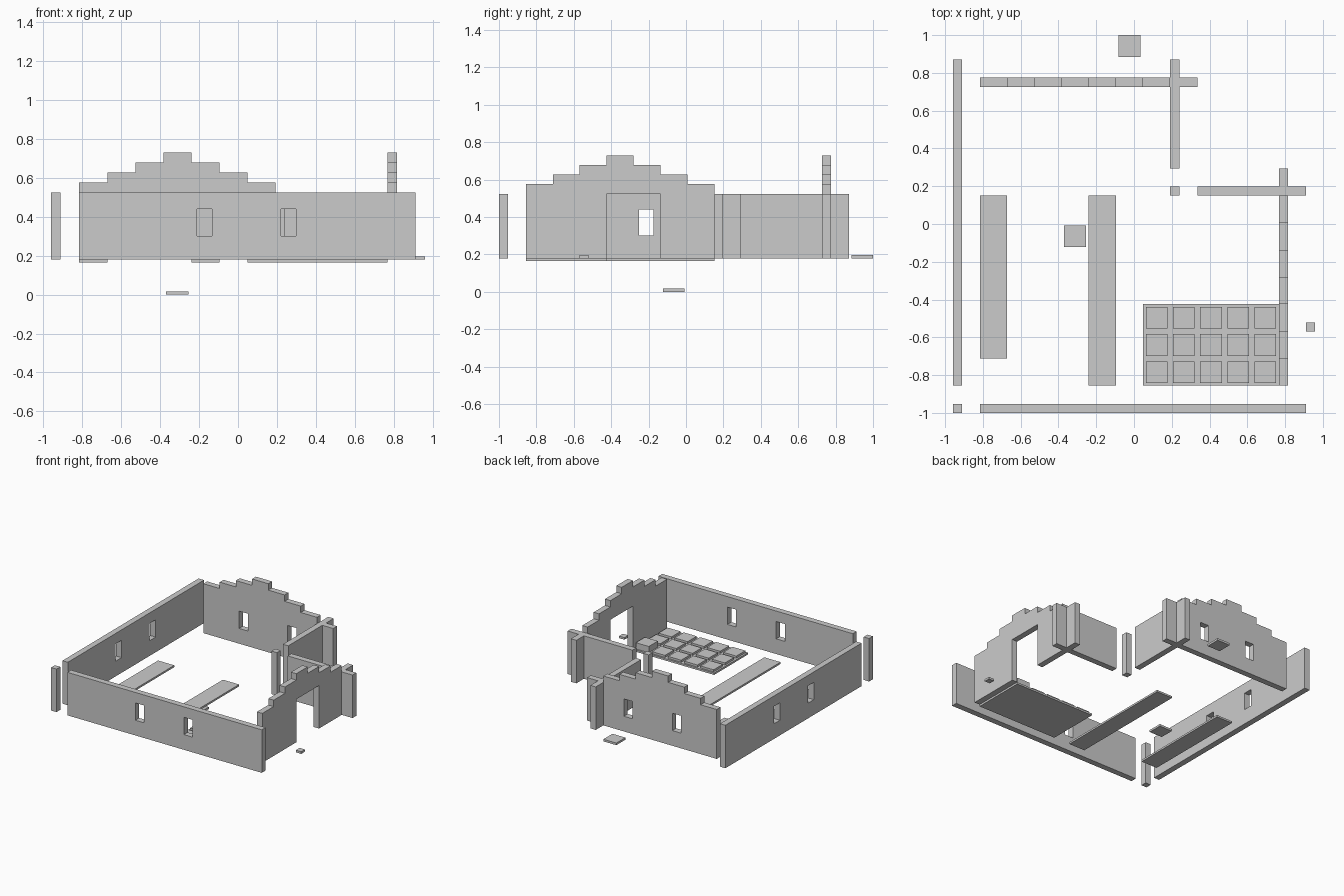
import bpy, bmesh
from mathutils import Vector

if "Cube" in bpy.data.objects:
    bpy.data.objects.remove(bpy.data.objects["Cube"])

U = 0.04796                  # one grid module
FLOOR, TOP = 0.179, 0.524    # wall base and wall head
STEP = 0.0513                # gable step height
TILE = 0.017                 # tile thickness
SLAB = 0.164                 # underside of floor slabs
SILL, HEAD = 0.301, 0.44     # window bottom and top


def gx(i):
    return (i - 20) * U


def gy(j):
    return -1 + j * U


def finish(bm, name):
    bmesh.ops.recalc_face_normals(bm, faces=bm.faces)
    me = bpy.data.meshes.new(name)
    bm.to_mesh(me)
    bm.free()
    ob = bpy.data.objects.new(name, me)
    bpy.context.collection.objects.link(ob)
    return ob


def wall(name, axis, start, end, across, solids=(), holes=()):
    """Wall running along grid axis; solids and holes are (a0, a1, z0, z1)."""
    solids = [(start, end, FLOOR, TOP), *solids]
    rects = [*solids, *holes]
    aa = sorted({v for r in rects for v in r[:2]})
    zz = sorted({v for r in rects for v in r[2:]})

    def inside(a, z, group):
        return any(r[0] < a < r[1] and r[2] < z < r[3] for r in group)

    def point(a, z):
        return (gx(a), gy(across), z) if axis == 'x' else (gx(across), gy(a), z)

    bm = bmesh.new()
    for a0, a1 in zip(aa, aa[1:]):
        for z0, z1 in zip(zz, zz[1:]):
            a, z = (a0 + a1) / 2, (z0 + z1) / 2
            if inside(a, z, solids) and not inside(a, z, holes):
                bm.faces.new([bm.verts.new(point(*p)) for p in
                              ((a0, z0), (a1, z0), (a1, z1), (a0, z1))])
    bmesh.ops.remove_doubles(bm, verts=bm.verts, dist=1e-5)
    # thicken, keeping the starting faces as the outer skin
    ret = bmesh.ops.extrude_face_region(bm, geom=bm.faces[:], use_keep_orig=True)
    move = Vector((0, U, 0)) if axis == 'x' else Vector((U, 0, 0))
    bmesh.ops.translate(bm, vec=move, verts=[
        g for g in ret['geom'] if isinstance(g, bmesh.types.BMVert)])
    return finish(bm, name)


def box(name, i0, i1, j0, j1, z0, z1):
    bm = bmesh.new()
    bmesh.ops.create_cube(bm, size=1)
    for v in bm.verts:
        v.co = (gx(i1 if v.co.x > 0 else i0), gy(j1 if v.co.y > 0 else j0),
                z1 if v.co.z > 0 else z0)
    return finish(bm, name)


def tile(name, i, j, z, height=TILE):
    return box(name, i - 1.2, i + 1.2, j - 1.2, j + 1.2, z, z + height)


def windows(*starts):
    return [(s, s + 1.6, SILL, HEAD) for s in starts]


# stepped gable, shared by the back wall and the doorway wall
gable = [(3 + 3 * k, 24 - 3 * k, TOP + k * STEP, TOP + (k + 1) * STEP) for k in range(4)]

# outer walls
wall("front_wall", 'x', 3, 39, 0, holes=windows(15.6, 24.6))
wall("left_wall", 'y', 3, 39, 0, holes=windows(15.6, 24.6))
wall("back_gable_wall", 'x', 3, 27, 36, gable, windows(9.6, 18.6))
wall("doorway_gable_wall", 'y', 3, 27, 36, gable, [(12, 18, FLOOR, TOP)])

# inner corner walls and posts
wall("inner_wall_long", 'x', 27, 39, 24)
wall("inner_wall_cross", 'y', 27, 39, 24)
box("corner_post", 0, 1, 0, 1, FLOOR, TOP)
box("inner_post", 24, 25, 24, 25, FLOOR, TOP)

# floor strips and tiled slab
box("floor_strip_left", 3, 6, 6, 24, SLAB, FLOOR)
box("floor_strip_middle", 15, 18, 3, 24, SLAB, FLOOR)
box("floor_slab", 21, 36, 3, 12, SLAB, FLOOR)
for a in range(5):
    for b in range(3):
        raised = (a, b) == (4, 2)
        tile(f"floor_tile_{a}_{b}", 22.5 + 3 * a, 4.5 + 3 * b, FLOOR,
             0.05 if raised else TILE)

# loose tiles
tile("back_doorstep", 19.5, 40.5, FLOOR)
tile("lower_tile", 13.5, 19.5, 0)
box("side_doorstep", 39, 40, 9, 10, FLOOR, FLOOR + TILE)
